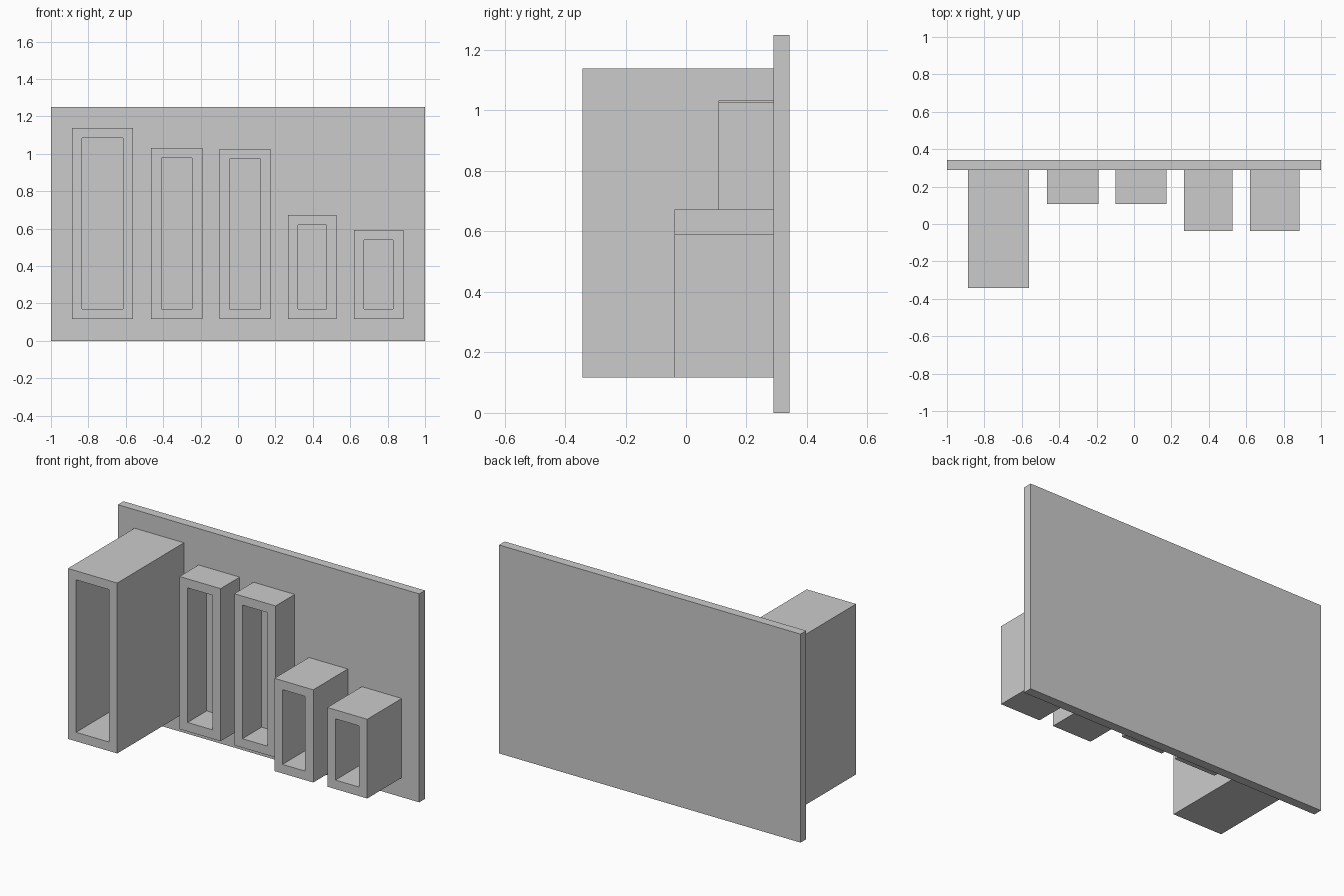
import bpy, bmesh

if "Cube" in bpy.data.objects:
    bpy.data.objects.remove(bpy.data.objects["Cube"])

WALL = 0.054      # frame wall thickness
BACK_Y = 0.289    # front surface of the backing panel
BASE_Z = 0.117    # underside of all frames


def finish(name, bm):
    bmesh.ops.recalc_face_normals(bm, faces=bm.faces)
    mesh = bpy.data.meshes.new(name)
    bm.to_mesh(mesh)
    bm.free()
    obj = bpy.data.objects.new(name, mesh)
    bpy.context.collection.objects.link(obj)
    return obj


def panel(name, x0, x1, y0, y1, z0, z1):
    bm = bmesh.new()
    bmesh.ops.create_cube(bm, size=1)
    for v in bm.verts:
        v.co = ((x0 + x1) / 2 + v.co.x * (x1 - x0),
                (y0 + y1) / 2 + v.co.y * (y1 - y0),
                (z0 + z1) / 2 + v.co.z * (z1 - z0))
    return finish(name, bm)


def box_frame(name, x0, x1, top, front_y):
    """Rectangular tube, open at the front and closed off by the panel."""
    bm = bmesh.new()

    def loop(inset, y):
        a, b, c, d = x0 + inset, x1 - inset, BASE_Z + inset, top - inset
        return [bm.verts.new((x, y, z)) for x, z in ((a, c), (b, c), (b, d), (a, d))]

    rings = [loop(0, front_y), loop(0, BACK_Y), loop(WALL, BACK_Y), loop(WALL, front_y)]
    for r, s in zip(rings, rings[1:] + rings[:1]):
        for i in range(4):
            j = (i + 1) % 4
            bm.faces.new((r[i], r[j], s[j], s[i]))
    return finish(name, bm)


# Backing panel
panel("backing_panel", -1, 1, BACK_Y, 0.343, 0, 1.25)

# Five open box frames: name, left, right, top, front
for spec in (
    ("large_deep_frame", -0.888, -0.561, 1.139, -0.343),
    ("tall_shallow_frame_left", -0.464, -0.191, 1.032, 0.108),
    ("tall_shallow_frame_right", -0.100, 0.174, 1.026, 0.108),
    ("short_frame_left", 0.268, 0.526, 0.673, -0.038),
    ("short_frame_right", 0.619, 0.884, 0.592, -0.038),
):
    box_frame(*spec)
